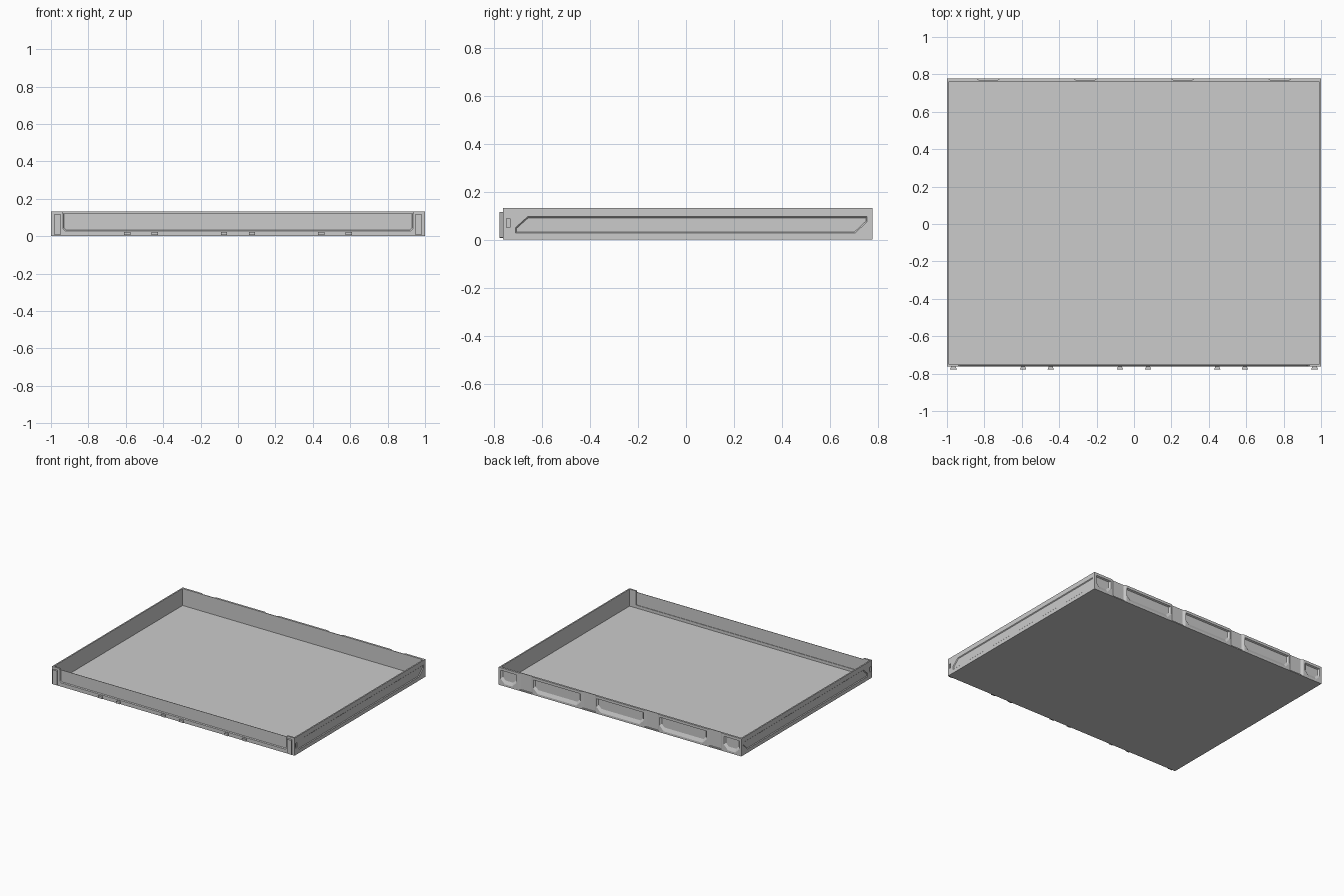
import bpy, bmesh

if "Cube" in bpy.data.objects:
    bpy.data.objects.remove(bpy.data.objects["Cube"])

H = 0.131            # wall height
FRONT, BACK = -0.762, 0.777


def loft(name, a, b):
    """Closed solid between two matching 3D outlines."""
    bm = bmesh.new()
    va = [bm.verts.new(p) for p in a]
    vb = [bm.verts.new(p) for p in b]
    n = len(va)
    bm.faces.new(va)
    bm.faces.new(vb[::-1])
    for i in range(n):
        j = (i + 1) % n
        bm.faces.new((va[i], vb[i], vb[j], va[j]))
    bmesh.ops.recalc_face_normals(bm, faces=bm.faces[:])
    me = bpy.data.meshes.new(name)
    bm.to_mesh(me)
    bm.free()
    ob = bpy.data.objects.new(name, me)
    bpy.context.collection.objects.link(ob)
    return ob


def box(name, x0, x1, y0, y1, z0, z1):
    ring = [(x0, y0), (x1, y0), (x1, y1), (x0, y1)]
    return loft(name, [(x, y, z0) for x, y in ring], [(x, y, z1) for x, y in ring])


def cut(target, cutter):
    cutter.hide_render = True
    mod = target.modifiers.new("cut", "BOOLEAN")
    mod.operation = "DIFFERENCE"
    mod.solver = "EXACT"
    mod.object = cutter
    bpy.context.view_layer.objects.active = target
    bpy.ops.object.modifier_apply(modifier=mod.name)
    bpy.data.objects.remove(cutter, do_unlink=True)


def recess(target, outer, inner, place_out, place_in):
    """Sunken panel with sloped edges; outlines are 2D, placed by functions."""
    cut(target, loft("recess_cutter", [place_out(*p) for p in outer],
                     [place_in(*p) for p in inner]))


def pocket(x0, x1, z0, z1, c):
    """Rectangle outline with both lower corners chamfered."""
    return [(x0 + c, z0), (x1 - c, z0), (x1, z0 + c), (x1, z1), (x0, z1), (x0, z0 + c)]


# open tray shell
tray = box("tray", -1, 1, FRONT, BACK, 0, H)
cut(tray, box("hollow", -0.99, 0.99, FRONT + 0.012, BACK - 0.015, 0.005, H + 0.1))

# lowered front panel, sunken on both faces
cut(tray, box("front_notch", -0.937, 0.937, -0.9, -0.70, 0.122, 0.2))
recess(tray, pocket(-0.937, 0.937, 0.027, 0.2, 0.012),
       pocket(-0.930, 0.930, 0.034, 0.2, 0.010),
       lambda x, z: (x, FRONT - 0.001, z), lambda x, z: (x, FRONT + 0.005, z))
cut(tray, box("inner_panel", -0.937, 0.937, -0.754, -0.70, 0.027, 0.2))

# slanted side panels and small latch holes
side_out = [(-0.712, 0.026), (0.705, 0.026), (0.756, 0.074), (0.756, 0.097),
            (-0.660, 0.097), (-0.712, 0.050)]
side_in = [(-0.706, 0.032), (0.702, 0.032), (0.750, 0.077), (0.750, 0.091),
           (-0.657, 0.091), (-0.706, 0.047)]
for s in (-1, 1):
    recess(tray, side_out, side_in,
           lambda y, z: (s * 1.001, y, z), lambda y, z: (s * 0.995, y, z))
    cut(tray, box("latch_hole", s * 0.996 - 0.004, s * 0.996 + 0.006,
                  -0.749, -0.734, 0.050, 0.087))

# back wall pockets: three wide, two small at the ends
for x0, x1 in ((-0.985, -0.855), (-0.715, -0.325), (-0.195, 0.195),
               (0.325, 0.715), (0.855, 0.985)):
    recess(tray, pocket(x0, x1, 0.014, 0.112, 0.035),
           pocket(x0 + 0.012, x1 - 0.012, 0.040, 0.106, 0.022),
           lambda x, z: (x, BACK + 0.001, z), lambda x, z: (x, BACK - 0.011, z))

# back wall vertical grooves between the pockets
for x in (-0.78, -0.26, 0.26, 0.78):
    ring = [(x - 0.063, BACK + 0.001), (x + 0.063, BACK + 0.001),
            (x + 0.045, BACK - 0.010), (x - 0.045, BACK - 0.010)]
    cut(tray, loft("groove", [(a, b, 0.008) for a, b in ring],
                   [(a, b, 0.2) for a, b in ring]))


# dovetail tabs on the front
def tab(name, x, w, z0, z1):
    ring = [(x - w * 0.55, FRONT + 0.002), (x + w * 0.55, FRONT + 0.002),
            (x + w, -0.777), (x - w, -0.777)]
    return loft(name, [(a, b, z0) for a, b in ring], [(a, b, z1) for a, b in ring])


for s, side in ((-1, "left"), (1, "right")):
    tab(f"corner_tab_{side}", s * 0.966, 0.019, 0.008, 0.115)
    for i, x in enumerate((0.075, 0.445, 0.593)):
        tab(f"lower_tab_{side}_{i + 1}", s * x, 0.017, 0.006, 0.022)
